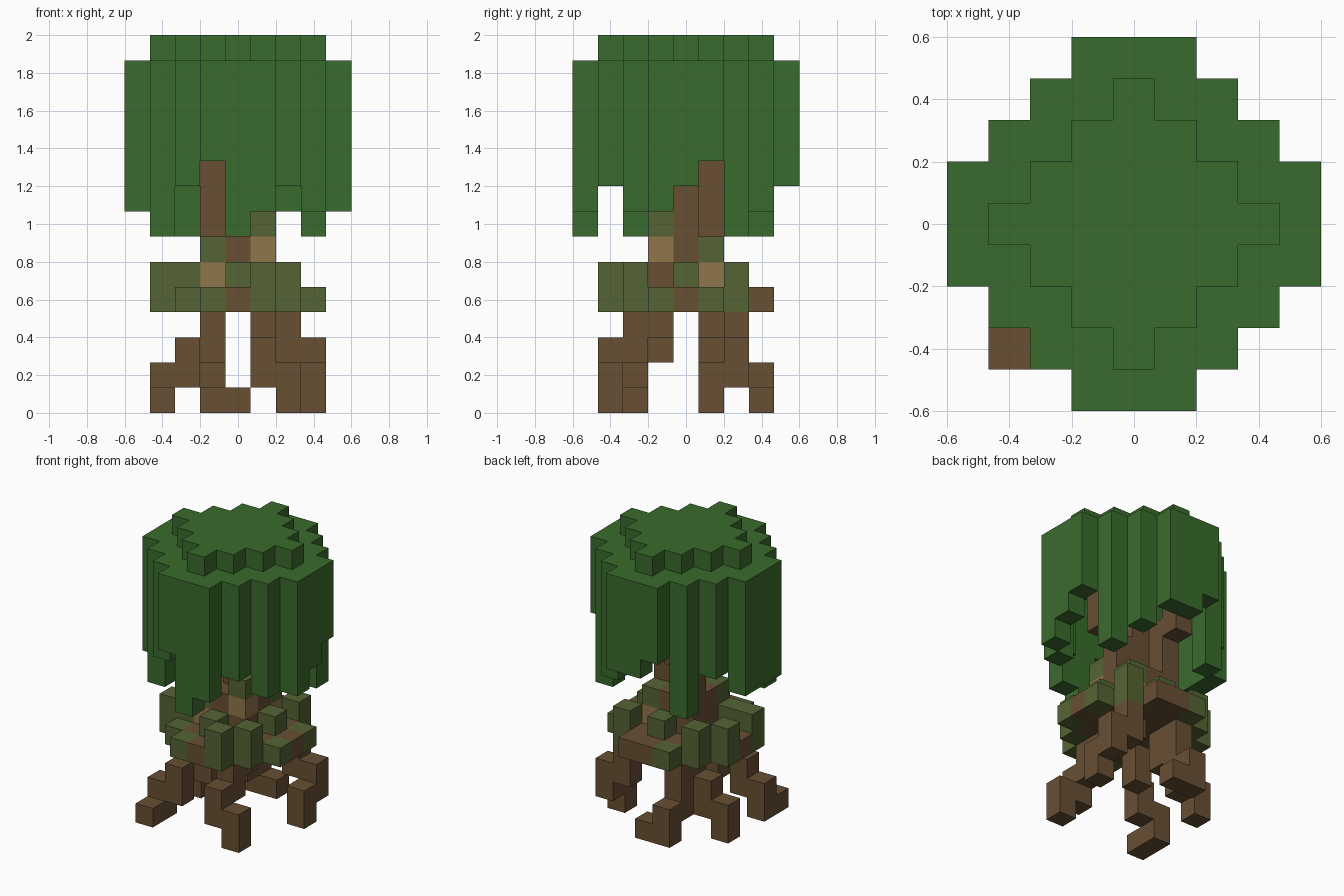
import bpy
import bmesh
from mathutils import Vector

cube = bpy.data.objects.get("Cube")
if cube:
    bpy.data.objects.remove(cube, do_unlink=True)

UNIT = 2 / 15
AXES = [Vector(a) for a in ((1, 0, 0), (0, 1, 0), (0, 0, 1))]


def make_material(name, colour):
    material = bpy.data.materials.new(name)
    material.use_nodes = True
    rgba = (*colour, 1)
    material.diffuse_color = rgba
    shader = next(n for n in material.node_tree.nodes if n.type == 'BSDF_PRINCIPLED')
    shader.inputs["Base Color"].default_value = rgba
    return material


LEAF = make_material("leaf green", (.042, .147, .026))
BARK = make_material("bark brown", (.138, .080, .034))
MOSS = make_material("moss green", (.089, .127, .034))
PALE = make_material("pale wood", (.279, .181, .072))


def column(cells, x, y, low, high, material):
    """Stack blocks from layer low up to, but not including, layer high."""
    for z in range(low, high):
        cells[x, y, z] = material


def build_blocks(name, cells):
    """Make one mesh from a set of blocks, keeping only the outside faces."""
    mesh = bpy.data.meshes.new(name)
    materials = list(dict.fromkeys(cells.values()))
    for material in materials:
        mesh.materials.append(material)
    bm = bmesh.new()
    for cell, material in cells.items():
        centre = Vector(cell) + AXES[2] / 2
        for i, axis in enumerate(AXES):
            u, v = AXES[(i + 1) % 3] / 2, AXES[(i + 2) % 3] / 2
            for side in (-1, 1):
                if tuple(int(c) for c in Vector(cell) + axis * side) in cells:
                    continue
                middle = centre + axis * side / 2
                ring = [middle - u - v, middle + u - v, middle + u + v, middle - u + v]
                if side < 0:
                    ring.reverse()
                face = bm.faces.new([bm.verts.new(p * UNIT) for p in ring])
                face.material_index = materials.index(material)
    bmesh.ops.remove_doubles(bm, verts=bm.verts, dist=UNIT / 100)
    bm.to_mesh(mesh)
    bm.free()
    obj = bpy.data.objects.new(name, mesh)
    bpy.context.collection.objects.link(obj)


def disc(size, limit):
    """Block positions of a stepped round layer."""
    span = range(-limit, limit + 1)
    return [(x, y) for x in span for y in span if abs(x) + abs(y) <= size]


# Canopy: stepped cap, solid roof and hanging curtain of uneven length
canopy = {}
for x, y in disc(3, 3):
    column(canopy, x, y, 14, 15, LEAF)
roof = disc(5, 4)
hang = {(-1, -4): 10, (0, -4): 7, (2, -3): 9, (-2, -3): 9, (-3, -2): 7,
        (4, 0): 9, (4, 1): 10, (3, 2): 7, (-2, 3): 7, (-3, 2): 9,
        (-1, 4): 10, (0, 4): 9, (1, 4): 9}
for x, y in roof:
    rim = abs(x) == 4 or abs(y) == 4 or abs(x) + abs(y) == 5
    column(canopy, x, y, hang.get((x, y), 8) if rim else 13, 14, LEAF)
build_blocks("canopy", canopy)

# Base: mossy slab with a bark middle
base = {}
for x, y in disc(4, 3):
    inner = abs(x) + abs(y) < 4 or (x, y) == (1, 3)
    column(base, x, y, 4, 5, BARK if inner else MOSS)
# Moss clumps standing on the slab
for x, y in ((1, -3), (2, -2), (2, 2), (-2, 2), (-3, 1), (-3, -1),
             (0, -2), (2, 0), (0, 2), (-2, -1)):
    column(base, x, y, 5, 6, MOSS)
build_blocks("mossy_base", base)

# Trunk with pale and mossy corner blocks
trunk = {}
for x, y in disc(2, 1):
    column(trunk, x, y, 5, 7, BARK)
for side in (-1, 1):
    column(trunk, side, side, 5, 6, PALE)
    column(trunk, side, side, 6, 7, MOSS)
column(trunk, 1, -1, 6, 7, PALE)
column(trunk, 1, -1, 7, 8, MOSS)
# Branches rising into the canopy
column(trunk, 0, 0, 7, 13, BARK)
column(trunk, -1, 1, 7, 10, BARK)
column(trunk, -1, 2, 9, 11, BARK)
column(trunk, 1, 0, 7, 9, BARK)
column(trunk, 2, 0, 9, 11, BARK)
build_blocks("trunk", trunk)

# Roots: each is a run of stacked blocks stepping outwards
roots = {
    "front_right_root": [(-3, -3, 0, 1), (-3, -2, 0, 2), (-2, -2, 1, 3), (-1, -1, 2, 4)],
    "front_left_root": [(2, -3, 0, 2), (1, -3, 1, 3), (1, -2, 2, 4), (1, -1, 3, 4)],
    "back_left_root": [(3, 1, 0, 2), (3, 2, 1, 3), (2, 2, 2, 4), (1, 1, 3, 4)],
    "back_root": [(0, 3, 0, 1), (-1, 3, 0, 2), (-1, 2, 1, 4)],
    "back_right_root": [(-3, 1, 0, 2), (-2, 1, 1, 3), (-1, 1, 2, 4)],
}
for name, steps in roots.items():
    root = {}
    for step in steps:
        column(root, *step, BARK)
    build_blocks(name, root)
